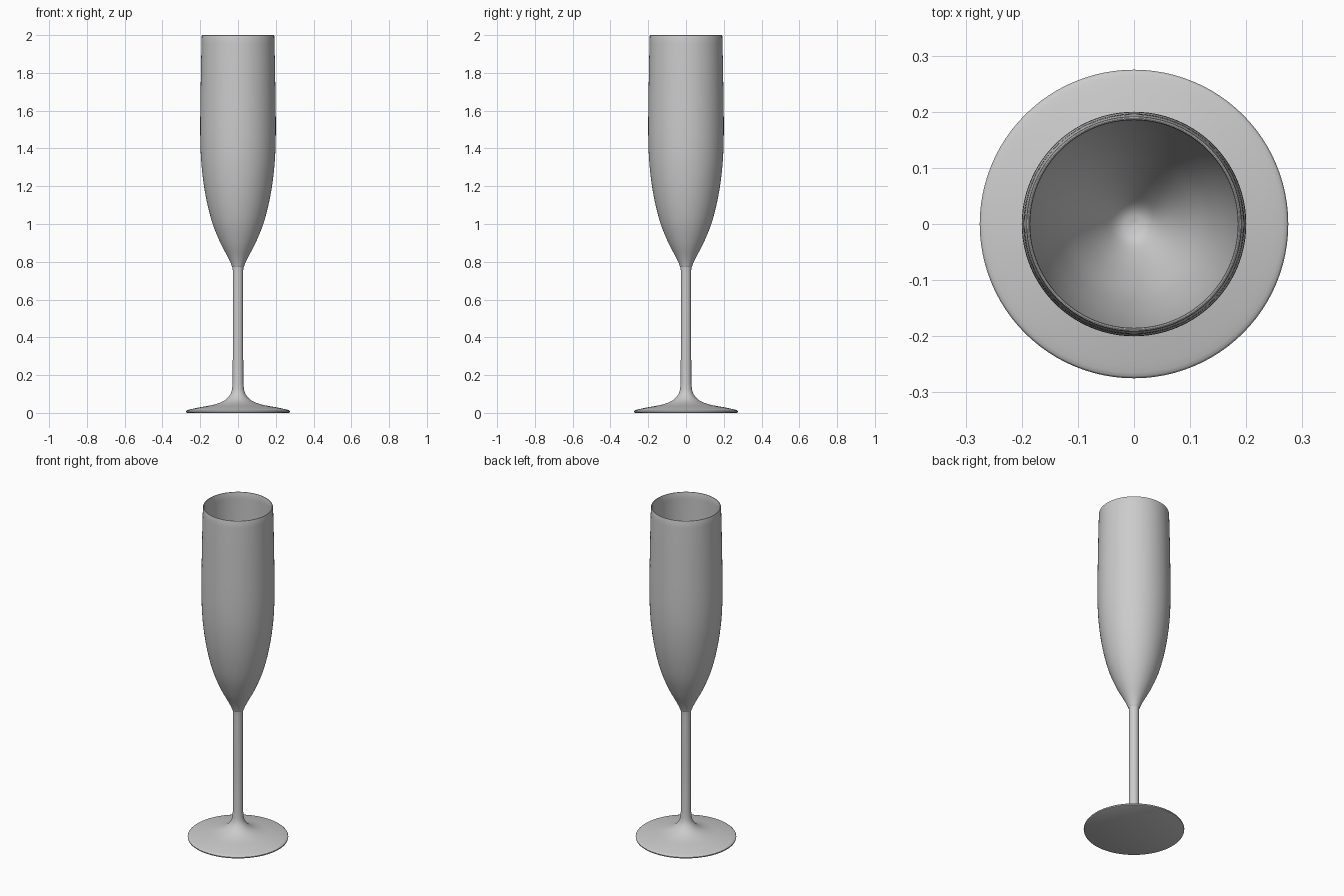
import bpy, bmesh, math
from mathutils import Vector

if "Cube" in bpy.data.objects:
    bpy.data.objects.remove(bpy.data.objects["Cube"])

SEGMENTS = 96


def smooth_path(points, steps=4):
    """Catmull-Rom curve through (radius, height) points."""
    p = [Vector(q) for q in points]
    p = [2 * p[0] - p[1]] + p + [2 * p[-1] - p[-2]]
    path = []
    for a, b, c, d in zip(p, p[1:], p[2:], p[3:]):
        for i in range(steps):
            t = i / steps
            path.append(0.5 * (2 * b + (c - a) * t + (2 * a - 5 * b + 4 * c - d) * t ** 2
                               + (3 * b - a - 3 * c + d) * t ** 3))
    path.append(p[-2])
    return path


def lathe(name, path):
    bm = bmesh.new()
    verts = [bm.verts.new((max(r, 0), 0, z)) for r, z in path]
    edges = [bm.edges.new(pair) for pair in zip(verts, verts[1:])]
    bmesh.ops.spin(bm, geom=verts + edges, cent=(0, 0, 0), axis=(0, 0, 1),
                   angle=math.tau, steps=SEGMENTS, use_duplicate=False)
    bmesh.ops.remove_doubles(bm, verts=bm.verts, dist=1e-5)
    bmesh.ops.recalc_face_normals(bm, faces=bm.faces)
    mesh = bpy.data.meshes.new(name)
    bm.to_mesh(mesh)
    bm.free()
    obj = bpy.data.objects.new(name, mesh)
    bpy.context.collection.objects.link(obj)
    bpy.ops.object.select_all(action='DESELECT')
    obj.select_set(True)
    bpy.context.view_layer.objects.active = obj
    bpy.ops.object.shade_smooth_by_angle(angle=math.radians(40))
    return obj


# Flat underside and thin rounded foot edge
underside = [Vector(q) for q in [(0, 0), (0.268, 0), (0.274, 0.003)]]

# Flared foot, slim stem and outside of the bowl
foot = [(0.275, 0.009), (0.265, 0.016), (0.2, 0.03), (0.13, 0.043), (0.08, 0.061),
        (0.05, 0.085), (0.034, 0.115), (0.028, 0.16)]
stem_and_bowl = [(0.0275, 0.45), (0.0275, 0.74), (0.032, 0.775), (0.051, 0.82),
                 (0.093, 0.9), (0.134, 1.0), (0.161, 1.1), (0.18, 1.2),
                 (0.193, 1.31), (0.199, 1.42), (0.2, 1.55), (0.198, 1.7),
                 (0.1955, 1.85), (0.192, 1.994)]

# Rounded rim, then the inside of the bowl
rim = [Vector(q) for q in [(0.1905, 1.999), (0.1885, 2.0), (0.1865, 1.999)]]
inside = [(0.185, 1.994), (0.1885, 1.85), (0.191, 1.7), (0.193, 1.55),
          (0.192, 1.42), (0.186, 1.31), (0.173, 1.2), (0.154, 1.1), (0.126, 1.0),
          (0.085, 0.905), (0.048, 0.84), (0.025, 0.815), (0, 0.808)]

lathe("flute_glass", underside + smooth_path(foot) + smooth_path(stem_and_bowl)
      + rim + smooth_path(inside))
